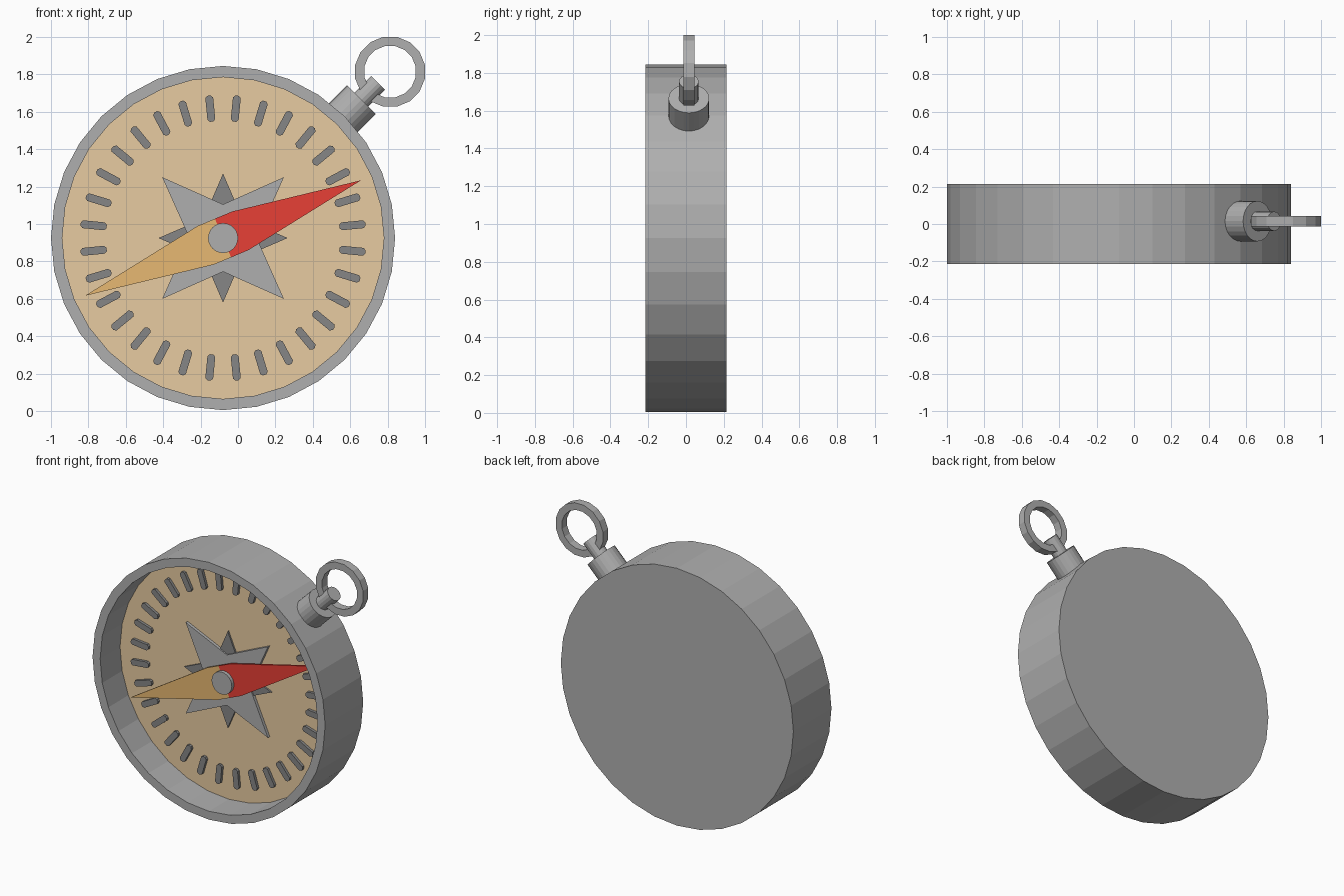
import bpy, bmesh
from math import sin, cos, pi, radians
from mathutils import Matrix, Vector

cube = bpy.data.objects.get("Cube")
if cube:
    bpy.data.objects.remove(cube)

CENTRE = Vector((-0.08, 0, 0.925))   # middle of the case
DIAL_Y = 0.01


def material(name, rgb):
    m = bpy.data.materials.new(name)
    m.use_nodes = True
    m.diffuse_color = (*rgb, 1)
    m.node_tree.nodes["Principled BSDF"].inputs["Base Color"].default_value = (*rgb, 1)
    return m


metal = material("grey metal", (0.43, 0.43, 0.43))
dark = material("dark grey", (0.24, 0.24, 0.24))
cream = material("cream dial", (1.0, 0.745, 0.445))
red = material("red", (0.88, 0.055, 0.04))
orange = material("light orange", (1.0, 0.6, 0.21))


def finish(bm, name, mat, matrix=None):
    bmesh.ops.recalc_face_normals(bm, faces=bm.faces)
    mesh = bpy.data.meshes.new(name)
    bm.to_mesh(mesh)
    bm.free()
    mesh.materials.append(mat)
    ob = bpy.data.objects.new(name, mesh)
    ob.matrix_world = matrix or Matrix.Translation(CENTRE)
    bpy.context.collection.objects.link(ob)
    return ob


def add_prism(bm, points, front, back):
    """Extrude an x-z outline from front to back along y."""
    face = bm.faces.new([bm.verts.new((x, front, z)) for x, z in points])
    ext = bmesh.ops.extrude_face_region(bm, geom=[face])
    moved = [v for v in ext["geom"] if isinstance(v, bmesh.types.BMVert)]
    bmesh.ops.translate(bm, verts=moved, vec=(0, back - front, 0))


def prism(name, points, front, back, mat, matrix=None):
    bm = bmesh.new()
    add_prism(bm, points, front, back)
    return finish(bm, name, mat, matrix)


def circle(r, n, start=0.0):
    return [(r * cos(start + 2 * pi * i / n), r * sin(start + 2 * pi * i / n)) for i in range(n)]


def lathe(name, profile, n, mat, matrix=None, start=0.0, closed=False):
    """Turn an (r, y) profile around the y axis, capping open ends."""
    bm = bmesh.new()
    rings = [[bm.verts.new((x, y, z)) for x, z in circle(r, n, start)] for r, y in profile]
    pairs = list(zip(rings, rings[1:])) + ([(rings[-1], rings[0])] if closed else [])
    for a, b in pairs:
        for i in range(n):
            j = (i + 1) % n
            bm.faces.new((a[i], a[j], b[j], b[i]))
    if not closed:
        bm.faces.new(rings[0])
        bm.faces.new(rings[-1])
    return finish(bm, name, mat, matrix)


def star(tip, inner, start):
    return [((tip, inner)[i % 2] * cos(start + i * pi / 4),
             (tip, inner)[i % 2] * sin(start + i * pi / 4)) for i in range(8)]


# Case: a closed drum with a deep recess in front
lathe("case", [(0.92, 0.215), (0.92, -0.215), (0.86, -0.215), (0.86, 0.03)], 32, metal)
prism("dial", circle(0.86, 32), DIAL_Y, 0.03, cream)

# Ring of rounded tick marks
bm = bmesh.new()
w, c, r0, r1 = 0.021, 0.012, 0.625, 0.765
tick = [(r0 + c, -w), (r1 - c, -w), (r1, -w + c), (r1, w - c),
        (r1 - c, w), (r0 + c, w), (r0, w - c), (r0, -w + c)]
for k in range(32):
    a = (k + 0.5) * 2 * pi / 32
    add_prism(bm, [(r * cos(a) - t * sin(a), r * sin(a) + t * cos(a)) for r, t in tick],
              DIAL_Y - 0.02, DIAL_Y)
finish(bm, "tick_marks", dark)

# Compass rose: a small upright star under a large diagonal one
prism("small_star", star(0.345, 0.147, 0), DIAL_Y - 0.012, DIAL_Y, dark)
prism("large_star", star(0.46, 0.18, pi / 4), DIAL_Y - 0.022, DIAL_Y, metal)

# Needle halves and the hub through them
for name, turn, mat in (("needle_red_half", 0, red), ("needle_orange_half", pi, orange)):
    tilt = Matrix.Translation(CENTRE) @ Matrix.Rotation(-radians(22.7) - turn, 4, "Y")
    prism(name, [(0, -0.112), (0.1, -0.112), (0.8, 0), (0.1, 0.112), (0, 0.112)],
          -0.045, -0.03, mat, tilt)
prism("hub", circle(0.08, 24), -0.07, DIAL_Y, metal)

# Crown and stem, pointing out at 45 degrees
outward = (Matrix.Translation(CENTRE + Vector((0, 0.015, 0)))
           @ Vector((1, 0, 1)).to_track_quat("Y", "Z").to_matrix().to_4x4())
lathe("crown", [(0.108, 0.86), (0.108, 1.046)], 24, metal, outward)
lathe("stem", [(0.052, 1.0), (0.052, 1.173)], 16, metal, outward)

# Hanging ring
lathe("hanging_ring", [(0.19, -0.029), (0.19, 0.029), (0.14, 0.029), (0.14, -0.029)], 16, metal,
      Matrix.Translation((0.813, 0.015, 1.814)), start=pi / 16, closed=True)
